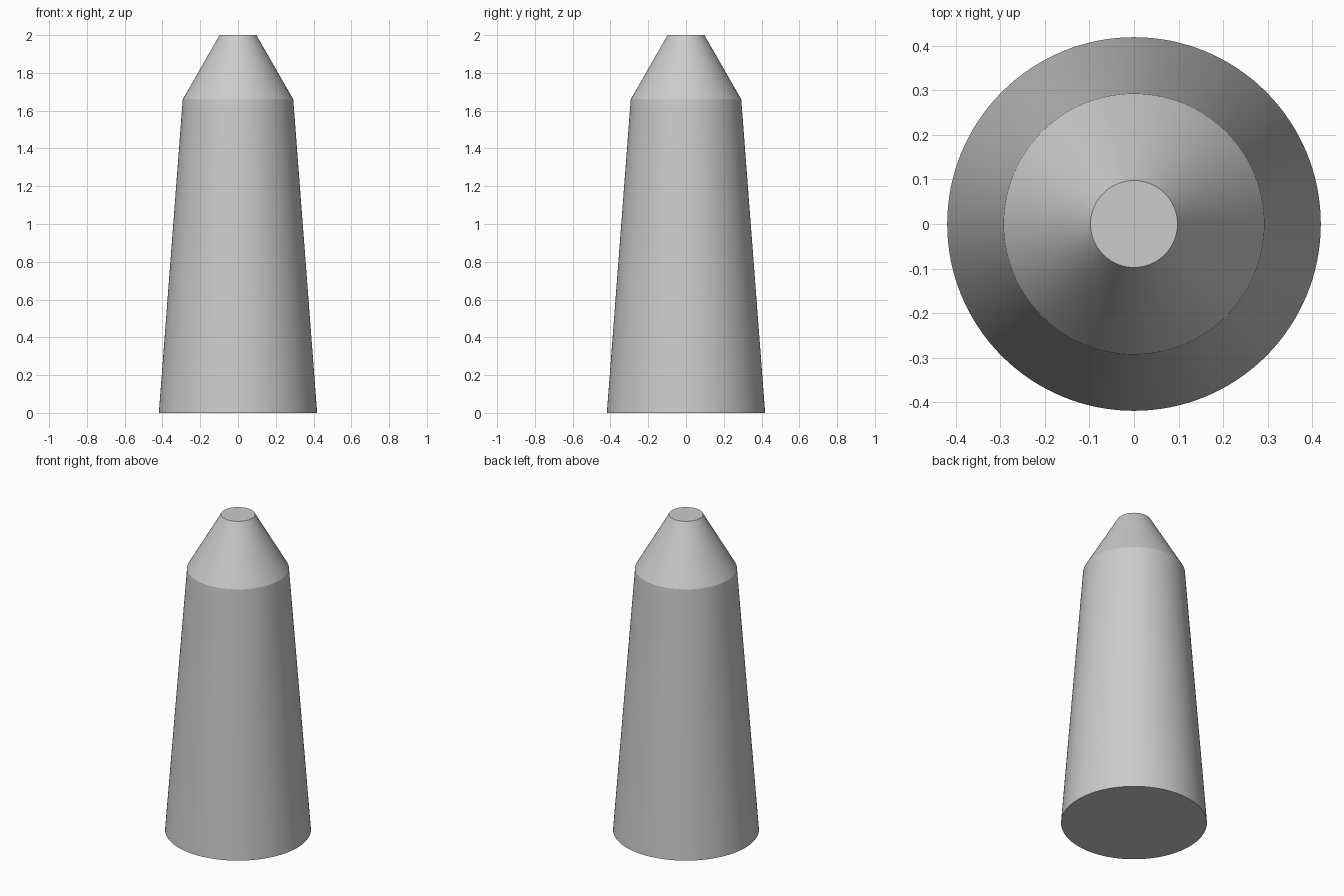
import bpy
import bmesh
import math

if "Cube" in bpy.data.objects:
    bpy.data.objects.remove(bpy.data.objects["Cube"])

SIDES = 128
# (radius, height) from base to flat tip
PROFILE = [(0.419, 0.0), (0.2925, 1.66), (0.0975, 2.0)]

bm = bmesh.new()

# One ring of vertices per profile point
rings = []
for radius, z in PROFILE:
    angles = [2 * math.pi * i / SIDES for i in range(SIDES)]
    rings.append([bm.verts.new((radius * math.cos(a), radius * math.sin(a), z)) for a in angles])

# Tapered walls
for low, high in zip(rings, rings[1:]):
    for i in range(SIDES):
        j = (i + 1) % SIDES
        bm.faces.new((low[i], low[j], high[j], high[i]))

# Base and tip caps
bm.faces.new(list(reversed(rings[0])))
bm.faces.new(rings[-1])

mesh = bpy.data.meshes.new("tapered_post")
bm.to_mesh(mesh)
bm.free()
post = bpy.data.objects.new("tapered_post", mesh)
bpy.context.collection.objects.link(post)

# Smooth walls, crisp shoulder and cap edges
bpy.context.view_layer.objects.active = post
post.select_set(True)
bpy.ops.object.shade_smooth_by_angle(angle=math.radians(20))
